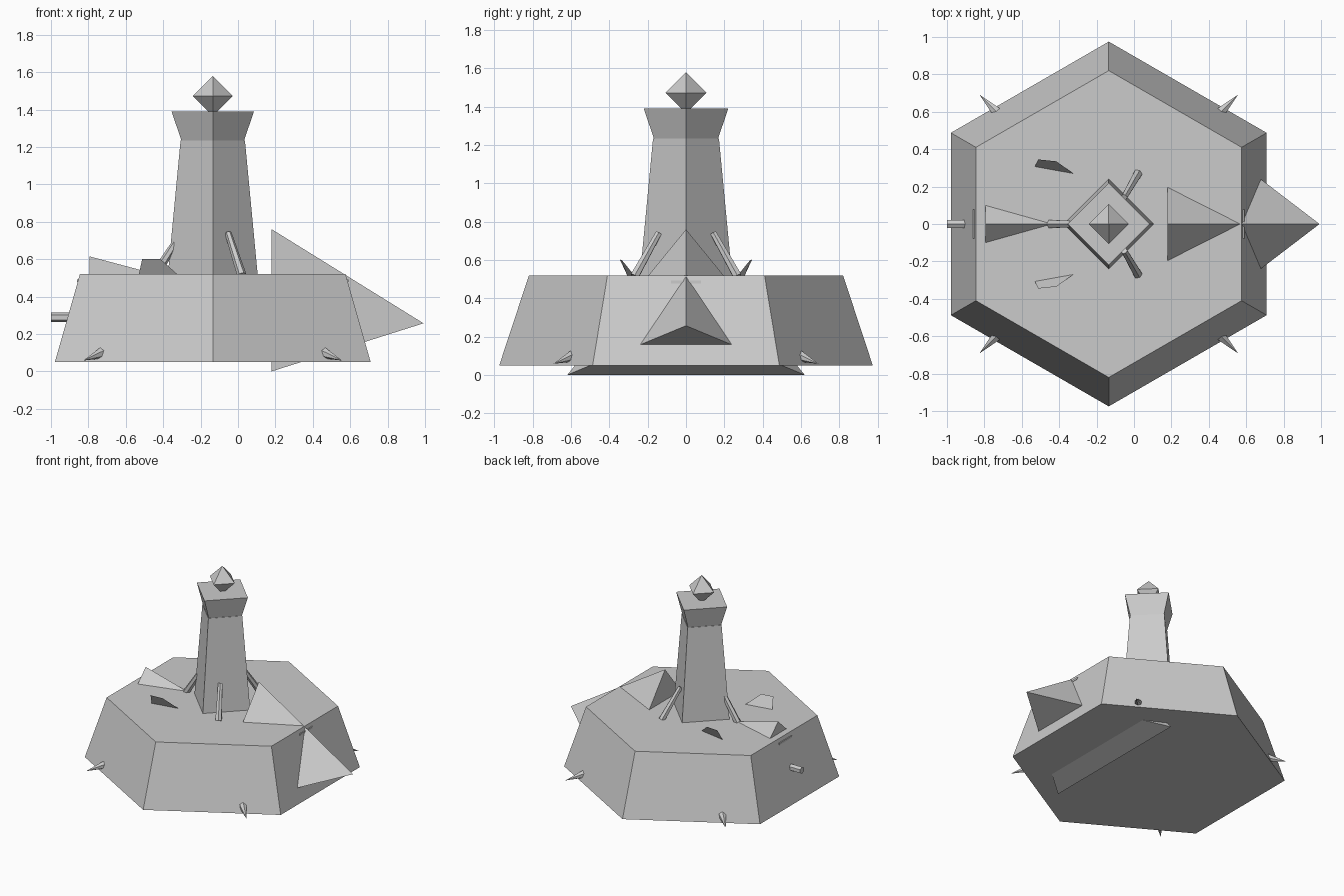
import bpy, bmesh, math
from mathutils import Vector

if "Cube" in bpy.data.objects:
    bpy.data.objects.remove(bpy.data.objects["Cube"])

CX = -0.135  # axis of base and tower
grey = bpy.data.materials.new("plain grey")
grey.diffuse_color = (0.6, 0.6, 0.6, 1)
grey.use_nodes = True
grey.node_tree.nodes["Principled BSDF"].inputs["Base Color"].default_value = grey.diffuse_color


def add_object(name, bm, smooth=True):
    bmesh.ops.recalc_face_normals(bm, faces=bm.faces)
    for f in bm.faces:
        f.smooth = smooth and not f.tag   # tagged caps stay flat
    me = bpy.data.meshes.new(name)
    bm.to_mesh(me)
    bm.free()
    me.materials.append(grey)
    ob = bpy.data.objects.new(name, me)
    bpy.context.collection.objects.link(ob)
    return ob


def tube(name, a, b, ra, rb, sides, turn=0.0):
    """Tapered prism from point a to point b with flat caps."""
    a, b = Vector(a), Vector(b)
    d = (b - a).normalized()
    up = Vector((1, 0, 0)) if abs(d.z) > 0.9 else Vector((0, 0, 1))
    u = (up - d * up.dot(d)).normalized()
    v = d.cross(u)
    bm = bmesh.new()

    def ring(c, r):
        if r == 0:
            return [bm.verts.new(c)] * sides
        ts = [turn + math.tau * i / sides for i in range(sides)]
        return [bm.verts.new(c + r * (u * math.cos(t) + v * math.sin(t))) for t in ts]

    lo, hi = ring(a, ra), ring(b, rb)
    for i in range(sides):
        j = (i + 1) % sides
        bm.faces.new([lo[i], lo[j], hi[j]] + ([hi[i]] if rb else []))
    bm.faces.new(lo).tag = True
    if rb:
        bm.faces.new(hi).tag = True
    return add_object(name, bm)


def wedge(name, x, top, low, half, apex):
    """Three-sided pyramid lying along x."""
    bm = bmesh.new()
    base = [bm.verts.new(p) for p in ((x, 0, top), (x, half, low), (x, -half, low))]
    tip = bm.verts.new(apex)
    for i in range(3):
        bm.faces.new((base[i], base[(i + 1) % 3], tip))
    bm.faces.new(base).tag = True
    return add_object(name, bm)


def box(name, c, s):
    bm = bmesh.new()
    bmesh.ops.create_cube(bm, size=1)
    for v in bm.verts:
        v.co = Vector([c[i] + v.co[i] * s[i] for i in range(3)])
    return add_object(name, bm, False)


def polar(r, deg, z):
    t = math.radians(deg)
    return (CX + r * math.cos(t), r * math.sin(t), z)


# Base and tower
tube("hex_base", (CX, 0, 0.05), (CX, 0, 0.52), 0.975, 0.82, 6, math.pi / 6)
tube("tower", (CX, 0, 0.52), (CX, 0, 1.235), 0.24, 0.172, 4)
tube("tower_collar", (CX, 0, 1.235), (CX, 0, 1.39), 0.168, 0.22, 4)

# Eight-sided gem on top
bm = bmesh.new()
gem = [bm.verts.new(polar(0.107, 90 * i, 1.472)) for i in range(4)]
for z in (1.365, 1.579):
    p = bm.verts.new((CX, 0, z))
    for i in range(4):
        bm.faces.new((gem[i], gem[(i + 1) % 4], p))
add_object("top_gem", bm, False)

# Front prow and rear fin
wedge("prow", 0.18, 0.76, 0.0, 0.62, (0.992, 0, 0.257))
wedge("rear_fin", -0.795, 0.615, 0.515, 0.105, (-0.42, 0, 0.515))

# Tower struts and edge spikes
for a in (60, 180, 300):
    tube(f"tower_strut_{a}", polar(0.31, a, 0.515), polar(0.165, a, 0.74), 0.025, 0.018, 6)
for a in (45, 135, 225, 315):
    tube(f"edge_spike_{a}", polar(0.82, a, 0.105), polar(0.978, a, 0.058), 0.035, 0, 6)

# Rear pipe and narrow slats under the rim
tube("rear_pipe", (-0.85, 0, 0.289), (-1.0, 0, 0.289), 0.026, 0.026, 6)
box("rear_slat", (-0.85, 0, 0.485), (0.02, 0.155, 0.015))
box("front_slat", (0.58, 0, 0.485), (0.02, 0.155, 0.015))

# Leaning side plates on the deck
for side, s in (("left", 1), ("right", -1)):
    bm = bmesh.new()
    pts = ((-0.53, 0.307, 0.52), (-0.325, 0.27, 0.52), (-0.415, 0.335, 0.6), (-0.512, 0.345, 0.602))
    bm.faces.new([bm.verts.new((x, s * y, z)) for x, y, z in pts])
    add_object(f"deck_plate_{side}", bm, False)
